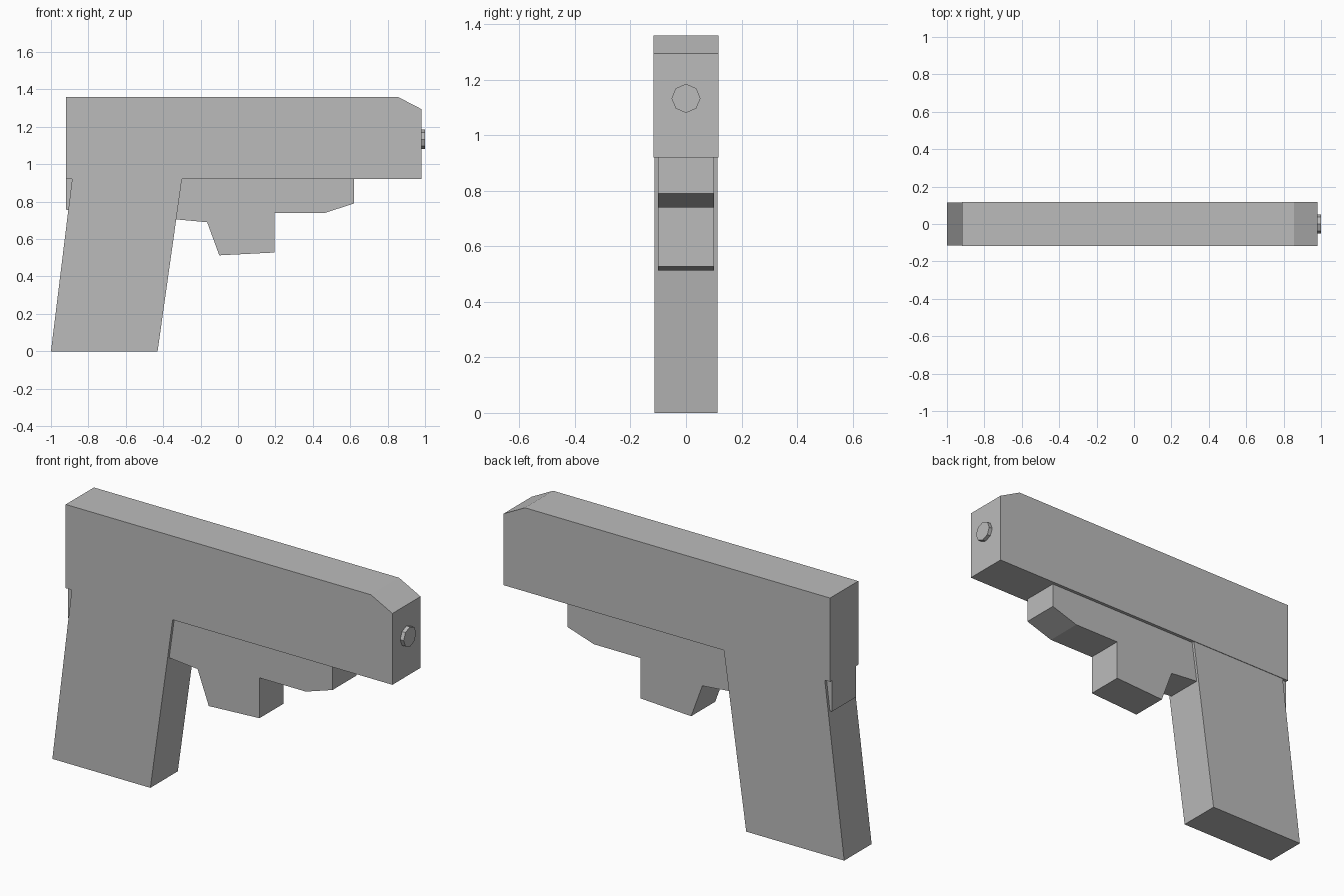
import bpy, math

cube = bpy.data.objects.get("Cube")
if cube:
    bpy.data.objects.remove(cube, do_unlink=True)

# Single flat grey
grey = bpy.data.materials.new("plain grey")
grey.use_nodes = True
colour = (0.5, 0.5, 0.5, 1)
grey.diffuse_color = colour
grey.node_tree.nodes["Principled BSDF"].inputs["Base Color"].default_value = colour


def slab(name, profile, half):
    """Extrude a side profile of (x, z) points across y."""
    n = len(profile)
    verts = [(x, y, z) for y in (-half, half) for x, z in profile]
    faces = [list(range(n)), list(range(2 * n - 1, n - 1, -1))]
    faces += [(i, i + n, (i + 1) % n + n, (i + 1) % n) for i in range(n)]
    mesh = bpy.data.meshes.new(name)
    mesh.from_pydata(verts, [], faces)
    mesh.materials.append(grey)
    obj = bpy.data.objects.new(name, mesh)
    bpy.context.collection.objects.link(obj)
    return obj


# Upper slide with bevelled nose
slab("slide", [(-0.92, 0.92), (0.98, 0.92), (0.98, 1.295),
               (0.855, 1.36), (-0.92, 1.36)], 0.117)

# Slanted handle
slab("grip", [(-1, 0), (-0.43, 0), (-0.3, 0.92), (-0.887, 0.92)], 0.114)

# Narrower frame with the solid trigger guard and front rail
slab("frame", [(-0.92, 0.757), (-0.33, 0.705), (-0.165, 0.69),
               (-0.1, 0.513), (0.195, 0.528), (0.195, 0.74),
               (0.465, 0.74), (0.62, 0.79), (0.62, 0.92),
               (-0.92, 0.92)], 0.1)

# Octagonal barrel tip
bpy.ops.mesh.primitive_cylinder_add(vertices=8, radius=0.052, depth=0.06,
                                    location=(0.97, 0, 1.133),
                                    rotation=(0, math.pi / 2, 0))
tip = bpy.context.object
tip.name = "barrel_tip"
tip.data.materials.append(grey)
